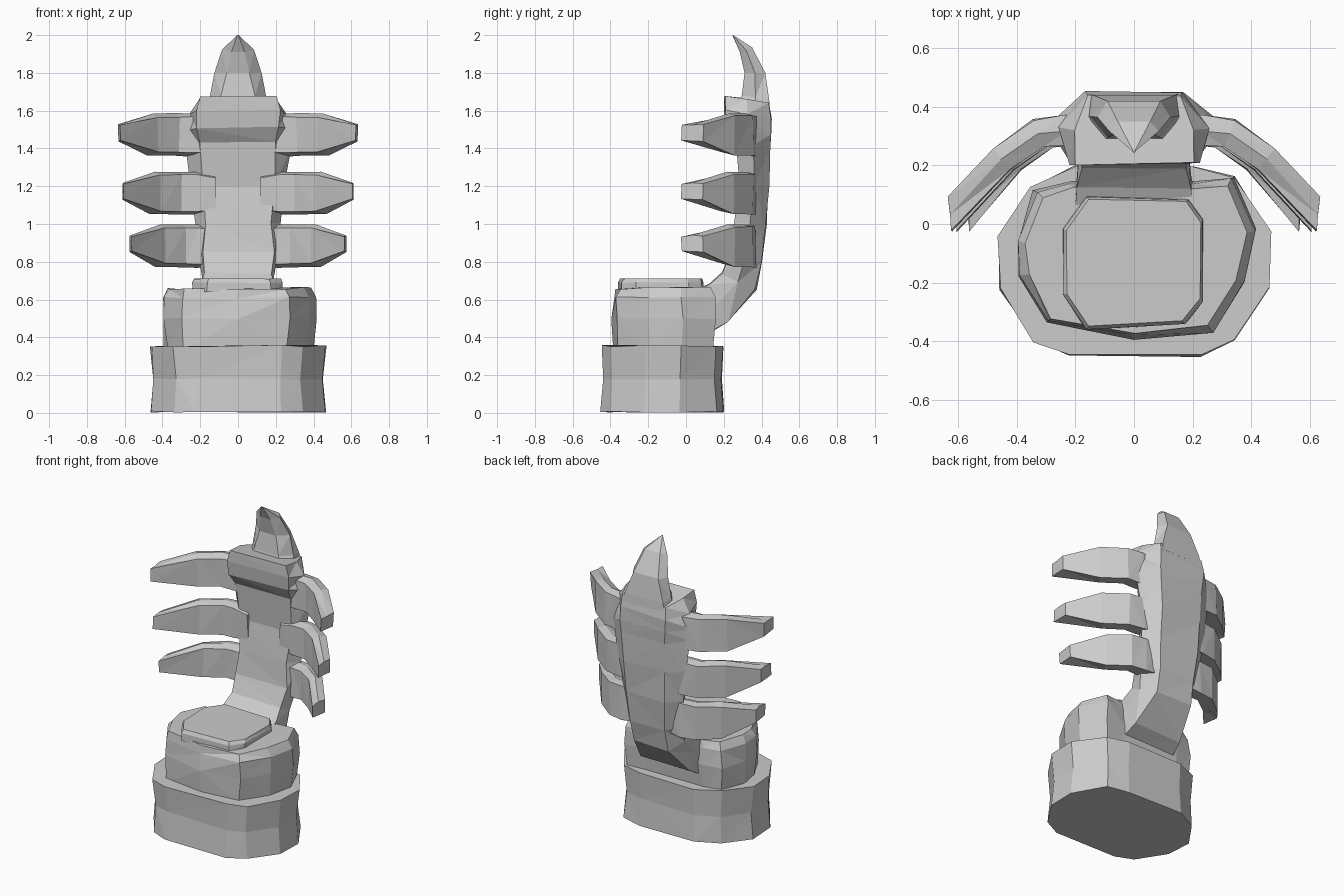
import bpy, bmesh, random
from mathutils import Vector

random.seed(4)


def loft(name, rings, jitter=0.0):
    """Skin a stack of equal-sized rings, cap both ends, roughen slightly."""
    bm = bmesh.new()
    rows = []
    for ring in rings:
        rows.append([bm.verts.new(Vector(p) + Vector([random.uniform(-jitter, jitter) for _ in range(3)]))
                     for p in ring])
    n = len(rows[0])
    for a, b in zip(rows, rows[1:]):
        for i in range(n):
            j = (i + 1) % n
            bm.faces.new((a[i], a[j], b[j], b[i]))
    bm.faces.new(rows[0][::-1])
    bm.faces.new(rows[-1])
    bmesh.ops.triangulate(bm, faces=[f for f in bm.faces if len(f.verts) == 4])
    bmesh.ops.recalc_face_normals(bm, faces=bm.faces)
    mesh = bpy.data.meshes.new(name)
    bm.to_mesh(mesh)
    bm.free()
    obj = bpy.data.objects.new(name, mesh)
    bpy.context.collection.objects.link(obj)
    return obj


def slab(name, outline, levels, centre, jitter=0.0):
    """Stone block: one outline scaled about its centre at each (z, scale)."""
    cx, cy = centre
    return loft(name, [[(cx + (x - cx) * s, cy + (y - cy) * s, z) for x, y in outline]
                       for z, s in levels], jitter)


# Wide footing stone
base_outline = [(-0.22, -0.445), (0.23, -0.45), (0.34, -0.40), (0.465, -0.22), (0.47, -0.03),
                (0.34, 0.16), (0.20, 0.20), (-0.20, 0.20), (-0.35, 0.13), (-0.465, -0.04),
                (-0.46, -0.22), (-0.34, -0.40)]
slab("base", base_outline, [(0.005, 1.0), (0.18, 0.965), (0.355, 1.0)], (0, -0.12), 0.005)

# Seat stone
seat_outline = [(-0.30, -0.34), (0.0, -0.39), (0.27, -0.37), (0.38, -0.20), (0.415, -0.02),
                (0.34, 0.155), (0.20, 0.14), (-0.22, 0.14), (-0.34, 0.11), (-0.40, -0.06),
                (-0.39, -0.18)]
slab("seat", seat_outline, [(0.33, 0.97), (0.50, 1.0), (0.61, 0.985), (0.66, 0.93)],
     (0, -0.12), 0.007)

# Raised seat pad
pad_outline = [(-0.16, -0.355), (0.17, -0.335), (0.23, -0.26), (0.23, 0.01), (0.18, 0.08),
               (-0.16, 0.09), (-0.235, -0.02), (-0.235, -0.24)]
slab("seat_pad", pad_outline, [(0.64, 1.03), (0.69, 1.02), (0.71, 0.98)], (0, -0.13), 0.003)


def spine_ring(fy, fz, by, bz, wf, wm, wb):
    """Hexagonal section from front edge, middle and back edge half widths."""
    my, mz = (fy + by) / 2, (fz + bz) / 2
    return [(-wf, fy, fz), (wf, fy, fz), (wm, my, mz), (wb, by, bz), (-wb, by, bz), (-wm, my, mz)]


# Curved backbone rising behind the seat
spine = [(0.04, 0.64, 0.10, 0.41, 0.20, 0.21, 0.20),
         (0.12, 0.68, 0.22, 0.48, 0.19, 0.20, 0.17),
         (0.19, 0.74, 0.37, 0.65, 0.18, 0.19, 0.13),
         (0.235, 0.85, 0.405, 0.80, 0.19, 0.21, 0.13),
         (0.26, 1.00, 0.425, 1.00, 0.17, 0.23, 0.14),
         (0.28, 1.20, 0.44, 1.20, 0.19, 0.25, 0.15),
         (0.26, 1.43, 0.445, 1.40, 0.20, 0.28, 0.16),
         (0.215, 1.51, 0.45, 1.48, 0.22, 0.29, 0.165),
         (0.205, 1.60, 0.45, 1.56, 0.22, 0.26, 0.17),
         (0.205, 1.68, 0.44, 1.64, 0.20, 0.20, 0.155)]
loft("backbone", [spine_ring(*s) for s in spine], 0.006)

# Pointed horn on top of the backbone
horn = [(0.28, 1.62, 0.445, 1.60, 0.12, 0.165, 0.15),
        (0.295, 1.68, 0.44, 1.66, 0.09, 0.15, 0.14),
        (0.31, 1.80, 0.42, 1.80, 0.06, 0.125, 0.09),
        (0.285, 1.91, 0.35, 1.935, 0.035, 0.085, 0.055),
        (0.245, 2.0, 0.25, 2.0, 0.003, 0.004, 0.003)]
loft("horn", [spine_ring(*s) for s in horn], 0.0)

# Three pairs of curved ribs: (outer x, y, inner x, y, half height, centre drop)
rib = [(0.12, 0.37, 0.12, 0.27, 0.10, 0.0),
       (0.24, 0.37, 0.23, 0.27, 0.113, 0.0),
       (0.345, 0.355, 0.31, 0.265, 0.113, 0.0),
       (0.485, 0.255, 0.425, 0.185, 0.11, 0.0),
       (0.635, 0.09, 0.625, -0.025, 0.045, 0.012)]
for label, z, reach in (("upper", 1.472, 1.0), ("middle", 1.163, 0.965), ("lower", 0.884, 0.90)):
    rings = []
    for ox, oy, ix, iy, h, lift in rib:
        c = z + lift
        ox, ix = ox * reach, ix * reach
        rings.append([(ox, oy, c - h), (ox, oy, c + h * 0.9),
                      ((ox + ix) / 2, (oy + iy) / 2, c + h),
                      (ix, iy, c + h * 0.85), (ix, iy, c - h * 0.85)])
    obj = loft(label + "_ribs", rings, 0.004)
    obj.modifiers.new("Mirror", 'MIRROR')
